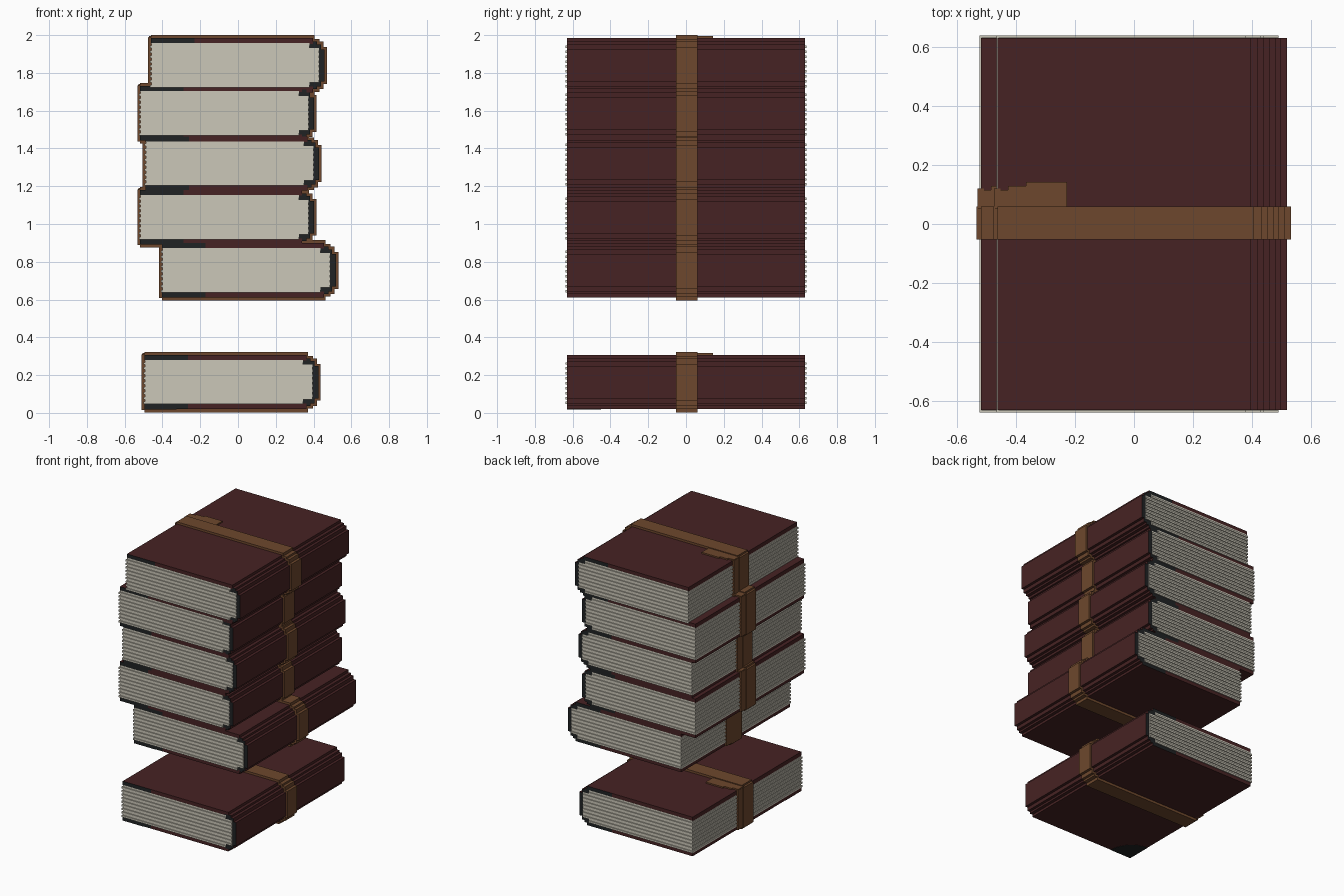
import bpy, bmesh, math

if "Cube" in bpy.data.objects:
    bpy.data.objects.remove(bpy.data.objects["Cube"])


def mat(name, rgb):
    m = bpy.data.materials.new(name)
    m.diffuse_color = (*rgb, 1)
    m.use_nodes = True
    m.node_tree.nodes["Principled BSDF"].inputs["Base Color"].default_value = m.diffuse_color
    return m


MAROON = mat("maroon leather", (0.062, 0.0165, 0.017))
CREAM = mat("cream paper", (0.60, 0.57, 0.48))
BROWN = mat("brown strap", (0.155, 0.064, 0.026))
BLACK = mat("worn black", (0.014, 0.016, 0.017))


def finish(bm, name, mats, loc):
    bmesh.ops.recalc_face_normals(bm, faces=bm.faces)
    me = bpy.data.meshes.new(name)
    bm.to_mesh(me)
    bm.free()
    for m in mats:
        me.materials.append(m)
    ob = bpy.data.objects.new(name, me)
    ob.location = loc
    bpy.context.collection.objects.link(ob)
    return ob


def prism(bm, pts, a, b, axis="y"):
    """Extrude a flat outline from a to b along y (x,z outline) or z (x,y outline)."""
    def co(p, t):
        return (p[0], t, p[1]) if axis == "y" else (p[0], p[1], t)
    f = bm.faces.new([bm.verts.new(co(p, a)) for p in pts])
    g = bmesh.ops.extrude_face_region(bm, geom=[f])
    for v in g["geom"]:
        if isinstance(v, bmesh.types.BMVert):
            v.co = co((v.co.x, v.co.z if axis == "y" else v.co.y), b)


def box(bm, x0, x1, y0, y1, z0, z1):
    prism(bm, [(x0, z0), (x1, z0), (x1, z1), (x0, z1)], y0, y1)


def mirrored(half):
    """Complete an upper outline with its mirror image about z = 0.1625."""
    return half + [(x, 0.325 - z) for x, z in reversed(half)]


L = -0.495   # fore edge of the covers
SPINE = [(0.33, 0.288), (0.385, 0.288), (0.385, 0.274), (0.405, 0.274),
         (0.405, 0.248), (0.425, 0.248)]
STRAP = [(-0.51, 0.31), (L, 0.31), (L, 0.323), (0.37, 0.323), (0.37, 0.302),
         (0.398, 0.302), (0.398, 0.288), (0.418, 0.288), (0.418, 0.26), (0.438, 0.26)]


def book(n, dx, z):
    loc = (dx, 0, z)
    # covers, with dark worn stretches on the end edges
    bm = bmesh.new()
    cuts = [L, L + 0.23, 0.16, 0.362]
    for z0, z1 in ((0.02, 0.05), (0.277, 0.307)):
        prism(bm, [(x, z0) for x in cuts] + [(x, z1) for x in reversed(cuts)], -0.63, 0.63)
    for x in cuts[1:3]:
        bmesh.ops.bisect_plane(bm, geom=bm.verts[:] + bm.edges[:] + bm.faces[:],
                               plane_co=(x, 0, 0), plane_no=(1, 0, 0))
    bm.normal_update()
    for f in bm.faces:
        c = f.calc_center_median()
        if (c.y < -0.62 and c.x < cuts[1]) or (c.y > 0.62 and c.x > cuts[2]):
            f.material_index = 1
    finish(bm, f"covers_{n}", [MAROON, BLACK], loc)

    # stepped spine with dark ends
    bm = bmesh.new()
    prism(bm, mirrored(SPINE), -0.63, 0.63)
    for f in bm.faces:
        f.material_index = int(abs(f.calc_center_median().y) > 0.6)
    finish(bm, f"spine_{n}", [MAROON, BLACK], loc)

    # page block of alternating thin layers
    bm = bmesh.new()
    count = 18
    h = 0.235 / count
    for i in range(count):
        out = 0.007 if i % 2 == 0 else 0
        z0 = 0.046 + i * h
        right = 0.395 if 1 < i < count - 2 else 0.345
        box(bm, L + 0.002 - out, right, -0.631 - out, 0.631 + out, z0, z0 + h)
    finish(bm, f"pages_{n}", [CREAM], loc)

    # strap wrapped around the book, with its offset loose end
    bm = bmesh.new()
    prism(bm, mirrored(STRAP), -0.053, 0.06)
    box(bm, L - 0.012, L + 0.01, 0.05, 0.12, 0.02, 0.312)
    prism(bm, [(L - 0.01, 0.05), (L + 0.265 - 0.03, 0.05), (L + 0.235, 0.142), (L + 0.095, 0.142),
               (L + 0.095, 0.128), (L + 0.035, 0.128), (L + 0.035, 0.115), (L - 0.01, 0.115)],
          0.3, 0.317, "z")
    finish(bm, f"strap_{n}", [BROWN], loc)

    # dark rounded corner patch under the book
    bm = bmesh.new()
    arc = [(L + 0.17 * math.cos(a * math.pi / 16), -0.63 + 0.18 * math.sin(a * math.pi / 16))
           for a in range(9)]
    prism(bm, [(L, -0.63)] + arc, 0.018, 0.022, "z")
    finish(bm, f"corner_patch_{n}", [BLACK], loc)


# one book below, five stacked above it
for n, (dx, z) in enumerate([(0, 0), (0.093, 0.592), (-0.023, 0.873), (0.005, 1.157),
                             (-0.023, 1.423), (0.034, 1.677)], 1):
    book(n, dx, z)
